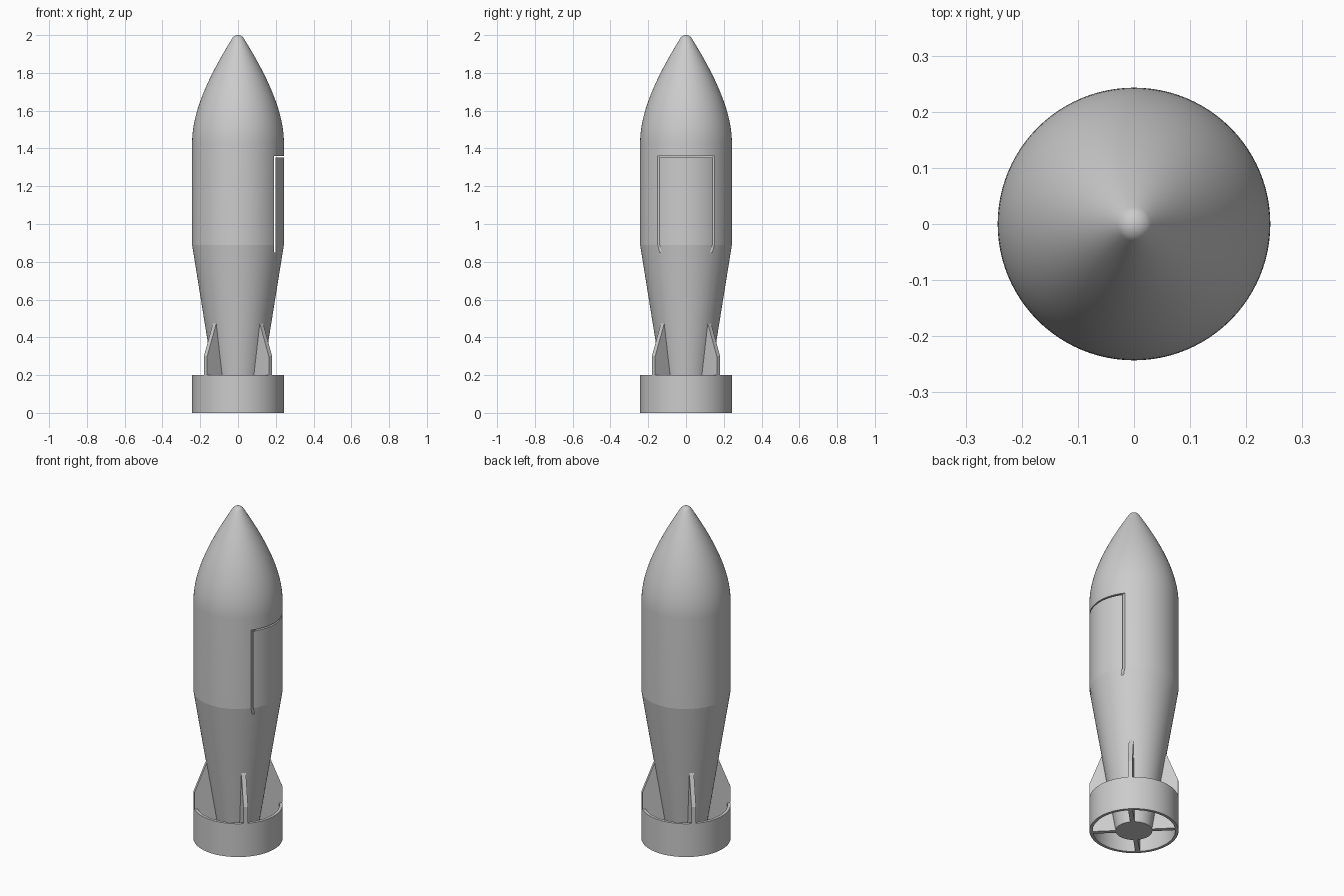
import bpy
import bmesh
from math import sin, cos, pi, atan2, radians
from mathutils import Vector, Matrix

old = bpy.data.objects.get("Cube")
if old:
    bpy.data.objects.remove(old, do_unlink=True)

SEGMENTS = 96
RADIUS = 0.243      # widest body radius, shared by ring and fins
TAIL_RADIUS = 0.1
SHOULDER = 0.89     # height where the tail cone meets the cylinder

grey = bpy.data.materials.new("plain grey")
grey.use_nodes = True
COLOUR = (0.6, 0.6, 0.6, 1)
grey.diffuse_color = COLOUR
grey.node_tree.nodes["Principled BSDF"].inputs["Base Color"].default_value = COLOUR


def make_object(name, bm):
    bmesh.ops.remove_doubles(bm, verts=bm.verts, dist=1e-5)
    bmesh.ops.recalc_face_normals(bm, faces=bm.faces)
    mesh = bpy.data.meshes.new(name)
    bm.to_mesh(mesh)
    bm.free()
    mesh.materials.append(grey)
    obj = bpy.data.objects.new(name, mesh)
    bpy.context.collection.objects.link(obj)
    return obj


def lathe(name, profile, closed=False):
    """Spin (radius, height) points about the z axis."""
    bm = bmesh.new()
    verts = [bm.verts.new((r, 0, z)) for r, z in profile]
    edges = [bm.edges.new(pair) for pair in zip(verts, verts[1:])]
    if closed:
        edges.append(bm.edges.new((verts[-1], verts[0])))
    bmesh.ops.spin(bm, geom=verts + edges, axis=(0, 0, 1), cent=(0, 0, 0),
                   angle=2 * pi, steps=SEGMENTS, use_merge=True)
    return make_object(name, bm)


def smooth(obj, angle):
    bpy.ops.object.select_all(action='DESELECT')
    obj.select_set(True)
    bpy.context.view_layer.objects.active = obj
    bpy.ops.object.shade_smooth_by_angle(angle=radians(angle))


def cut_box(obj, low, high):
    """Cut a box, given by two corners, out of an object."""
    low, high = Vector(low), Vector(high)
    bm = bmesh.new()
    bmesh.ops.create_cube(bm, size=1, matrix=Matrix.Translation((low + high) / 2)
                          @ Matrix.Diagonal((*(high - low), 1)))
    cutter = make_object("slot_cutter", bm)
    cutter.hide_render = True
    mod = obj.modifiers.new("slot", 'BOOLEAN')
    mod.operation = 'DIFFERENCE'
    mod.solver = 'EXACT'
    mod.object = cutter
    bpy.context.view_layer.objects.active = obj
    bpy.ops.object.modifier_apply(modifier=mod.name)
    bpy.data.objects.remove(cutter, do_unlink=True)


# Body: tail cone, cylinder, curved nose and small round tip
tip_edge, handle = 0.03, Vector((0.15, 1.79))
slope = atan2(0.12, 0.188)
tip_radius = tip_edge / cos(slope)
tip_centre = 2 - tip_radius
p0, p1 = Vector((RADIUS, 1.43)), Vector((RADIUS, 1.6))
p3 = Vector((tip_edge, tip_centre + tip_radius * sin(slope)))

profile = [(0, 0), (TAIL_RADIUS, 0), (RADIUS, SHOULDER)]
for i in range(25):
    t = i / 24
    s = 1 - t
    profile.append(tuple(s**3 * p0 + 3 * s * s * t * p1 + 3 * s * t * t * handle + t**3 * p3))
for i in range(1, 10):
    a = slope + (pi / 2 - slope) * i / 9
    profile.append((tip_radius * cos(a) if i < 9 else 0, tip_centre + tip_radius * sin(a)))
body = lathe("body", profile)

# Panel slots: an upright slot across the side and a level one above it
cut_box(body, (0.191, -0.4, 0.85), (0.199, 0.4, 1.36))
cut_box(body, (0.191, -0.4, 1.352), (0.3, 0.4, 1.36))
smooth(body, 8.5)

# Tail ring
ring = lathe("tail_ring", [(0.226, 0), (RADIUS, 0), (RADIUS, 0.2), (0.226, 0.2)], closed=True)
smooth(ring, 30)

# Four diagonal fins, reaching from the tail cone to the ring
FIN_OUTLINE = [(0.08, 0), (0.24, 0), (0.24, 0.2), (RADIUS, 0.2),
               (RADIUS, 0.3), (0.175, 0.475), (0.14, 0.475)]
THICKNESS = 0.025
for i, name in enumerate(("back_left", "back_right", "front_right", "front_left")):
    bm = bmesh.new()
    face = bm.faces.new([bm.verts.new((r, -THICKNESS / 2, z)) for r, z in FIN_OUTLINE])
    side = bmesh.ops.extrude_face_region(bm, geom=[face])
    moved = [v for v in side["geom"] if isinstance(v, bmesh.types.BMVert)]
    bmesh.ops.translate(bm, verts=moved, vec=(0, THICKNESS, 0))
    bmesh.ops.rotate(bm, verts=bm.verts, matrix=Matrix.Rotation(pi / 4 + i * pi / 2, 3, 'Z'))
    make_object(name + "_fin", bm)
